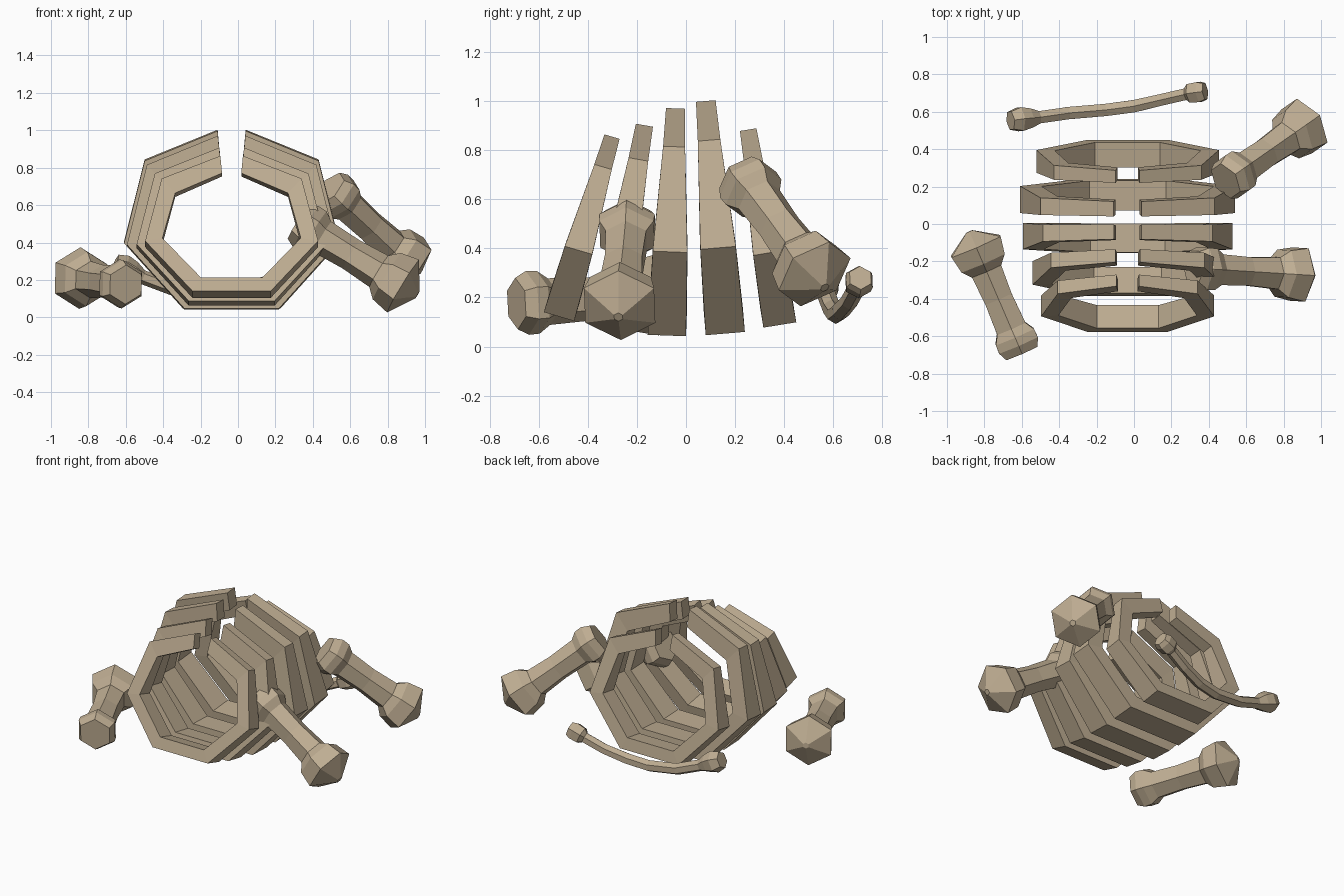
import bpy, bmesh
from math import sin, cos, pi, radians
from mathutils import Vector

if "Cube" in bpy.data.objects:
    bpy.data.objects.remove(bpy.data.objects["Cube"])

bone_mat = bpy.data.materials.new("bone")
bone_mat.diffuse_color = (0.52, 0.42, 0.29, 1)
bone_mat.use_nodes = True
bone_mat.node_tree.nodes["Principled BSDF"].inputs["Base Color"].default_value = bone_mat.diffuse_color


def loft(name, rings):
    """Skin a list of equal-sized vertex rings and cap both ends."""
    bm = bmesh.new()
    vs = [[bm.verts.new(p) for p in ring] for ring in rings]
    n = len(rings[0])
    for a, b in zip(vs, vs[1:]):
        for i in range(n):
            j = (i + 1) % n
            bm.faces.new((a[i], a[j], b[j], b[i]))
    bm.faces.new(vs[0][::-1])
    bm.faces.new(vs[-1])
    bmesh.ops.recalc_face_normals(bm, faces=bm.faces)
    me = bpy.data.meshes.new(name)
    bm.to_mesh(me)
    bm.free()
    me.materials.append(bone_mat)
    ob = bpy.data.objects.new(name, me)
    bpy.context.collection.objects.link(ob)
    return ob


def ring(center, axis, radius, sides=6):
    """Polygon ring square to the axis, one corner pointing upward."""
    axis = axis.normalized()
    side = axis.cross(Vector((0, 0, 1))).normalized()
    up = side.cross(axis)
    return [center + radius * (up * cos(2 * pi * i / sides) + side * sin(2 * pi * i / sides))
            for i in range(sides)]


# Ribs: half outline as outer x, outer height, inner x, inner height, thickness
HALF = [(0.075, 0.95, 0.064, 0.83, 0.08),
        (0.465, 0.79, 0.375, 0.69, 0.092),
        (0.575, 0.35, 0.46, 0.37, 0.145),
        (0.26, 0.0, 0.205, 0.095, 0.16)]


def rib(name, y, z, tilt, size):
    t = radians(tilt)

    def place(x, d, h):
        return Vector((x * size - 0.034,
                       y + size * (h * sin(t) + d * cos(t)),
                       z + size * (h * cos(t) - d * sin(t))))

    outline = [(-1, s) for s in HALF] + [(1, s) for s in reversed(HALF)]
    rings = []
    for sgn, (ox, oh, ix, ih, w) in outline:
        rings.append([place(sgn * ox, -w / 2, oh), place(sgn * ox, w / 2, oh),
                      place(sgn * ix, w / 2, ih), place(sgn * ix, -w / 2, ih)])
    loft(name, rings)


# position y, base height, lean in degrees, scale
RIBS = [(-0.517, 0.122, 16.4, 0.804), (-0.315, 0.075, 10, 0.883),
        (-0.078, 0.045, 2.2, 0.974), (0.16, 0.053, -4.8, 1.0),
        (0.382, 0.088, -9.2, 0.848)]
for i, r in enumerate(RIBS):
    rib(f"rib_{i + 1}", *r)

# Thick limb bones: distance along the bone, radius
LIMB = [(0, 0.105), (0.05, 0.13), (0.10, 0.128), (0.15, 0.095), (0.33, 0.088),
        (0.50, 0.098), (0.55, 0.145), (0.65, 0.165), (0.74, 0.02)]


def limb(name, start, tip):
    a, b = Vector(start), Vector(tip)
    loft(name, [ring(a.lerp(b, d / 0.74), b - a, r) for d, r in LIMB])


limb("limb_bone_front_right", (0.32, -0.235, 0.51), (0.96, -0.275, 0.12))
limb("limb_bone_back_right", (0.49, 0.23, 0.69), (0.97, 0.565, 0.24))
limb("limb_bone_front_left", (-0.60, -0.69, 0.175), (-0.88, -0.04, 0.215))

# Thin curved loose bone: x, y, z, radius
CURVE = [(-0.66, 0.553, 0.285, 0.055), (-0.61, 0.56, 0.262, 0.073), (-0.56, 0.565, 0.24, 0.06),
         (-0.51, 0.57, 0.215, 0.038), (-0.35, 0.593, 0.155, 0.038), (-0.15, 0.61, 0.13, 0.038),
         (0.0, 0.63, 0.145, 0.038), (0.15, 0.665, 0.185, 0.036), (0.28, 0.695, 0.24, 0.036),
         (0.30, 0.70, 0.25, 0.058), (0.35, 0.706, 0.27, 0.062), (0.38, 0.71, 0.28, 0.05)]
pts = [Vector(c[:3]) for c in CURVE]
rings = []
for i, c in enumerate(CURVE):
    axis = pts[min(i + 1, len(pts) - 1)] - pts[max(i - 1, 0)]
    rings.append(ring(pts[i], axis, c[3]))
loft("loose_curved_bone", rings)
